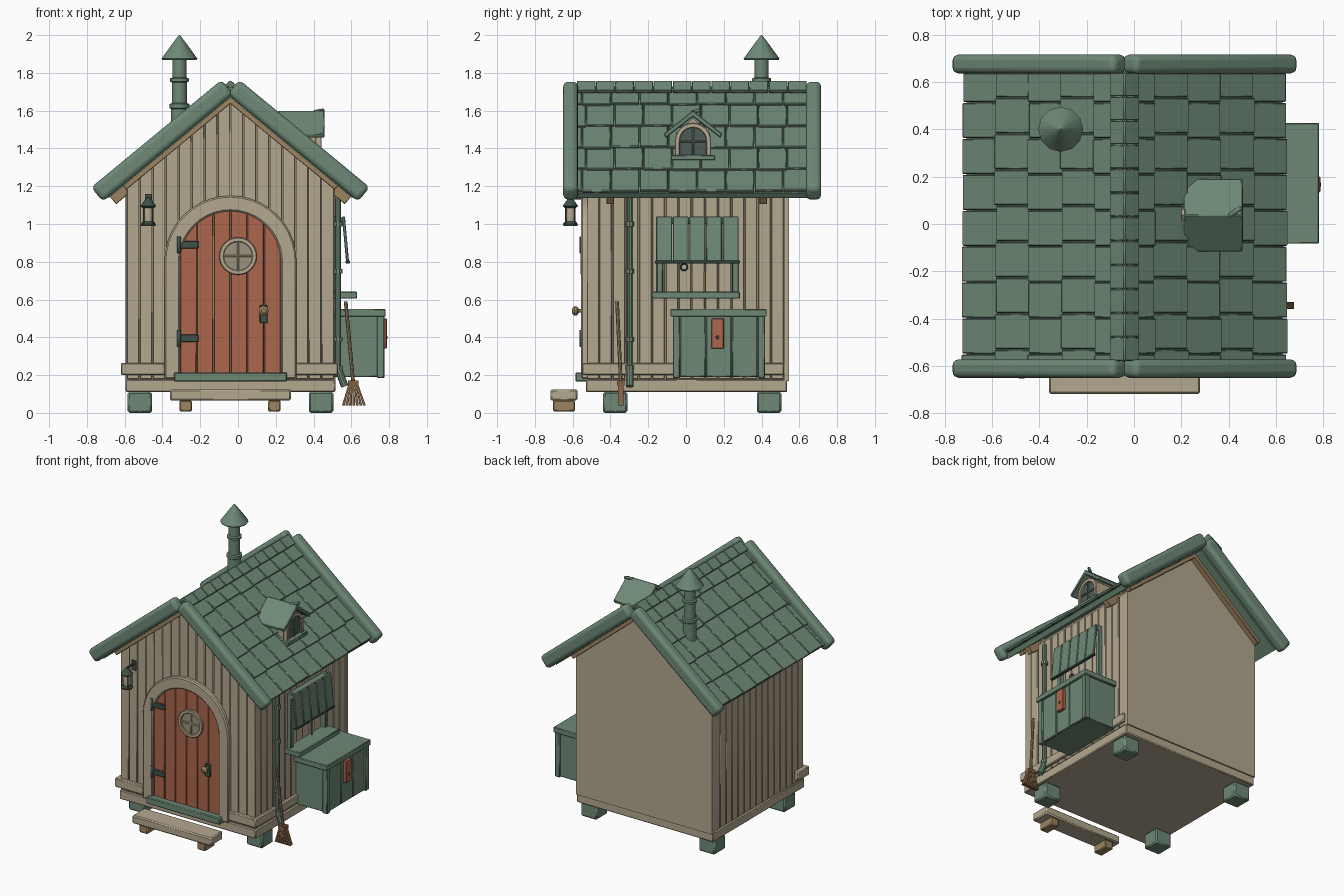
import bpy, bmesh, math, random
from mathutils import Vector

random.seed(4)
if "Cube" in bpy.data.objects:
    bpy.data.objects.remove(bpy.data.objects["Cube"])


def material(name, *srgb):
    col = [(c / 255 / 12.92 if c < 11 else ((c / 255 + 0.055) / 1.055) ** 2.4) for c in srgb] + [1]
    m = bpy.data.materials.new(name)
    m.use_nodes = True
    m.diffuse_color = col
    node = m.node_tree.nodes["Principled BSDF"]
    node.inputs["Base Color"].default_value = col
    node.inputs["Roughness"].default_value = 0.8
    return m


GREEN = material("sage green", 110, 137, 118)
BEIGE = material("pale wood", 180, 168, 143)
RED = material("russet wood", 172, 102, 76)
TAN = material("tan wood", 158, 132, 96)
IRON = material("dark iron", 62, 80, 72)
GLASS = material("dark glass", 78, 92, 88)
DIM = material("dim pane", 158, 148, 126)
STRAW = material("straw", 128, 96, 66)


class Part:
    """Collects several solids into one object."""
    def __init__(self, name, mat, bevel=0.0, segments=1):
        self.name, self.mat, self.bevel, self.segments = name, mat, bevel, segments
        self.bm = bmesh.new()

    def __enter__(self):
        return self

    def prism(self, pts, axis, lo, hi):
        place = {"x": lambda a, b, t: (t, a, b), "y": lambda a, b, t: (a, t, b),
                 "z": lambda a, b, t: (a, b, t)}[axis]
        rings = [[self.bm.verts.new(place(a, b, t)) for a, b in pts] for t in (lo, hi)]
        for ring in rings:
            self.bm.faces.new(ring)
        for i in range(len(pts)):
            j = (i + 1) % len(pts)
            self.bm.faces.new((rings[0][i], rings[0][j], rings[1][j], rings[1][i]))

    def box(self, x0, x1, y0, y1, z0, z1):
        self.prism([(x0, y0), (x1, y0), (x1, y1), (x0, y1)], "z", z0, z1)

    def lathe(self, profile, origin, direction=(0, 0, 1), n=14, closed=False):
        rot = Vector((0, 0, 1)).rotation_difference(Vector(direction))
        rings = []
        for r, h in profile:
            rings.append([self.bm.verts.new(Vector(origin) + rot @ Vector(
                (r * math.cos(math.tau * i / n), r * math.sin(math.tau * i / n), h))) for i in range(n)])
        pairs = list(zip(rings, rings[1:])) + ([(rings[-1], rings[0])] if closed else [])
        for a, b in pairs:
            for i in range(n):
                j = (i + 1) % n
                self.bm.faces.new((a[i], a[j], b[j], b[i]))
        if not closed:
            self.bm.faces.new(rings[0])
            self.bm.faces.new(rings[-1])

    def rod(self, p, q, r, n=10):
        d = Vector(q) - Vector(p)
        self.lathe([(r, 0), (r, d.length)], p, d, n)

    def __exit__(self, *_):
        bmesh.ops.recalc_face_normals(self.bm, faces=self.bm.faces)
        mesh = bpy.data.meshes.new(self.name)
        self.bm.to_mesh(mesh)
        self.bm.free()
        mesh.materials.append(self.mat)
        ob = bpy.data.objects.new(self.name, mesh)
        bpy.context.collection.objects.link(ob)
        if self.bevel:
            mod = ob.modifiers.new("bevel", "BEVEL")
            mod.width, mod.segments, mod.limit_method = self.bevel, self.segments, "ANGLE"
        bpy.ops.object.select_all(action="DESELECT")
        ob.select_set(True)
        bpy.context.view_layer.objects.active = ob
        bpy.ops.object.shade_smooth_by_angle(angle=math.radians(32))


CX, APEX, HALF = -0.04, 1.675, 0.55
SLOPE = math.radians(39.5)
COS, SIN = math.cos(SLOPE), math.sin(SLOPE)


def gable(x):
    return APEX - 0.02 - abs(x - CX) * SIN / COS


def slope_pt(s, u, v):
    return (CX + s * (u * COS + v * SIN), APEX - u * SIN + v * COS)


def slab(part, s, u0, u1, v0, v1, y0, y1, lift=0.0):
    part.prism([slope_pt(s, u0, v0), slope_pt(s, u1, v0 + lift), slope_pt(s, u1, v1 + lift),
                slope_pt(s, u0, v1)], "y", y0, y1)


def arch(c, z0, zs, r, n=20):
    return [(c + r, z0)] + [(c + r * math.cos(math.pi * i / n), zs + r * math.sin(math.pi * i / n))
                            for i in range(n + 1)] + [(c - r, z0)]


# House body and walls
L, R = CX - HALF, CX + HALF
with Part("house_core", BEIGE) as p:
    for x0, x1, y0, y1 in ((L + 0.015, R - 0.015, -0.51, 0.53), (L - 0.005, R + 0.005, 0.52, 0.545)):
        p.prism([(x0, 0.17), (x1, 0.17), (x1, gable(x1)), (CX, gable(CX)), (x0, gable(x0))], "y", y0, y1)
with Part("front_planks", BEIGE, 0.003) as p:
    w = HALF / 8
    for i in range(16):
        a, b = L + i * w + 0.002, L + (i + 1) * w - 0.002
        p.prism([(a, 0.18), (b, 0.18), (b, gable(b)), (a, gable(a))], "y", -0.525, -0.46)
with Part("side_planks", BEIGE, 0.003) as p:
    for x0, x1 in ((L, L + 0.03), (R - 0.03, R)):
        for i in range(14):
            y = -0.46 + i * 0.07
            p.box(x0, x1, y + 0.003, y + 0.067, 0.18, gable(L) - 0.01)
with Part("floor_frame", BEIGE, 0.006) as p:
    p.box(L - 0.005, R + 0.005, -0.53, 0.535, 0.11, 0.178)
with Part("baseboards", BEIGE, 0.006) as p:
    p.box(L - 0.03, -0.385, -0.55, -0.51, 0.2, 0.265)
    p.box(0.305, R + 0.015, -0.55, -0.51, 0.2, 0.265)
    p.box(L - 0.03, L + 0.01, -0.55, -0.42, 0.2, 0.265)
    p.box(R - 0.01, R + 0.02, -0.55, 0.52, 0.2, 0.265)
with Part("feet", GREEN, 0.01) as p:
    for x in (-0.52, 0.44):
        for y in (-0.375, 0.44):
            p.box(x - 0.065, x + 0.065, y - 0.065, y + 0.065, 0, 0.112)

# Roof
with Part("roof_deck", GREEN) as p:
    for s in (-1, 1):
        slab(p, s, -0.01, 0.84, -0.005, 0.03, -0.585, 0.645)
with Part("roof_tiles", GREEN, 0.004) as p:
    for s in (-1, 1):
        for row in range(5):
            end = 0.125 + row * 0.18
            shift = 0.02 * (row % 2)
            cuts = [-0.58] + [-0.55 + shift + 0.152 * i for i in range(8)] + [0.64]
            for a, b in zip(cuts, cuts[1:]):
                if b - a > 0.01:
                    jut = random.uniform(-0.006, 0.006)
                    slab(p, s, max(end - 0.2, -0.04), end + jut, 0.022, 0.04, a + 0.002, b - 0.002, 0.015)
with Part("ridge_caps", GREEN, 0.003) as p:
    for s in (-1, 1):
        for i in range(12):
            y = -0.58 + i * 0.1017
            slab(p, s, -0.052, 0.027, 0.045, 0.066, y + 0.002, y + 0.1)
with Part("barge_boards", GREEN, 0.026, 3) as p:
    for s in (-1, 1):
        slab(p, s, -0.02, 0.875, 0, 0.098, -0.65, -0.572)
        slab(p, s, -0.02, 0.875, 0, 0.098, 0.636, 0.716)
with Part("gable_trim", TAN, 0.003) as p:
    for s in (-1, 1):
        slab(p, s, 0, 0.74, -0.03, 0.002, -0.57, -0.52)
        slab(p, s, 0, 0.74, -0.03, 0.002, 0.54, 0.585)
        for y in (-0.4, 0.41):
            slab(p, s, 0.65, 0.83, -0.055, 0, y - 0.02, y + 0.02)

# Chimney
with Part("chimney_pipe", GREEN) as p:
    p.lathe([(0.046, 1.45), (0.046, 1.61), (0.052, 1.615), (0.052, 1.635), (0.04, 1.64), (0.04, 1.75),
             (0.05, 1.755), (0.05, 1.77), (0.038, 1.775), (0.038, 1.9)], (-0.31, 0.4, 0), n=16)
with Part("chimney_cap", GREEN) as p:
    p.lathe([(0.09, 1.868), (0.095, 1.875), (0.03, 1.965), (0.003, 2.0)], (-0.31, 0.4, 0), n=12)

# Door with arched frame
with Part("door_frame", BEIGE, 0.008) as p:
    p.prism(arch(CX, 0.18, 0.8, 0.35) + arch(CX, 0.18, 0.8, 0.268)[::-1], "y", -0.555, -0.5)
with Part("door_planks", RED, 0.003) as p:
    for i in range(6):
        a, b = CX - 0.268 + i * 0.0893 + 0.002, CX - 0.268 + (i + 1) * 0.0893 - 0.002
        top = [b + (a - b) * k / 5 for k in range(6)]
        p.prism([(a, 0.2), (b, 0.2)] + [(x, 0.8 + math.sqrt(max(0, 0.27 ** 2 - (x - CX) ** 2)))
                                       for x in top], "y", -0.54, -0.515)
with Part("threshold", GREEN, 0.006) as p:
    p.box(-0.34, 0.26, -0.585, -0.5, 0.165, 0.215)
with Part("porthole_pane", DIM) as p:
    p.lathe([(0.085, 0), (0.085, 0.008)], (0, -0.538, 0.83), (0, -1, 0), 24)
with Part("porthole_ring", BEIGE, 0.004) as p:
    p.lathe([(0.075, 0), (0.1, 0), (0.1, 0.02), (0.075, 0.02)], (0, -0.538, 0.83), (0, -1, 0), 24, True)
    p.box(-0.006, 0.006, -0.553, -0.54, 0.75, 0.91)
    p.box(-0.08, 0.08, -0.553, -0.54, 0.824, 0.836)
with Part("door_hinges", IRON, 0.004) as p:
    for z in (0.89, 0.395):
        p.box(-0.32, -0.21, -0.553, -0.53, z - 0.02, z + 0.02)
        p.rod((-0.313, -0.553, z - 0.045), (-0.313, -0.553, z + 0.045), 0.011)
with Part("handle_plate", IRON, 0.004) as p:
    p.box(0.115, 0.157, -0.55, -0.53, 0.475, 0.57)
with Part("door_knob", TAN) as p:
    p.lathe([(0.008, 0), (0.01, 0.022), (0.024, 0.032), (0.026, 0.045), (0.012, 0.058)],
            (0.136, -0.545, 0.54), (0, -1, 0))

# Step bench
with Part("step_top", BEIGE, 0.008) as p:
    p.box(-0.36, 0.28, -0.718, -0.575, 0.065, 0.125)
with Part("step_legs", TAN, 0.006) as p:
    for x in (-0.277, 0.193):
        p.box(x - 0.033, x + 0.033, -0.705, -0.588, 0.008, 0.066)

# Lantern
LX, LY = -0.475, -0.612
with Part("lantern_glass", BEIGE) as p:
    p.lathe([(0.024, 1.01), (0.028, 1.05), (0.022, 1.09)], (LX, LY, 0))
with Part("lantern_frame", IRON) as p:
    p.lathe([(0.038, 0.99), (0.04, 1.0), (0.03, 1.012)], (LX, LY, 0))
    p.lathe([(0.03, 1.085), (0.042, 1.095), (0.02, 1.125), (0.008, 1.14)], (LX, LY, 0))
    for dx in (-1, 1):
        for dy in (-1, 1):
            p.rod((LX + dx * 0.024, LY + dy * 0.024, 1), (LX + dx * 0.024, LY + dy * 0.024, 1.095), 0.004, 6)
    p.rod((LX, -0.52, 1.138), (LX, LY - 0.008, 1.138), 0.007, 8)
    p.box(LX - 0.018, LX + 0.018, -0.535, -0.52, 1.09, 1.16)

# Dormer
DY = 0.037
with Part("dormer_body", BEIGE) as p:
    p.prism([(DY - 0.09, 1.3), (DY + 0.09, 1.3), (DY + 0.09, 1.48), (DY, 1.56), (DY - 0.09, 1.48)], "x", 0.2, 0.425)
with Part("dormer_roof", GREEN, 0.005) as p:
    p.prism([(DY, 1.602), (DY + 0.155, 1.478), (DY + 0.145, 1.455), (DY, 1.568),
             (DY - 0.145, 1.455), (DY - 0.155, 1.478)], "x", 0.212, 0.458)
    p.rod((0.4, DY - 0.005, 1.592), (0.455, DY + 0.035, 1.602), 0.012, 6)
with Part("dormer_pane", GLASS) as p:
    p.prism(arch(DY, 1.36, 1.44, 0.072, 14), "x", 0.42, 0.428)
with Part("dormer_arch", BEIGE, 0.003) as p:
    p.prism(arch(DY, 1.35, 1.44, 0.095, 14) + arch(DY, 1.35, 1.44, 0.07, 14)[::-1], "x", 0.41, 0.442)
with Part("dormer_sill", GREEN, 0.004) as p:
    p.box(0.38, 0.46, DY - 0.117, DY + 0.117, 1.338, 1.365)
    p.box(0.42, 0.436, DY - 0.005, DY + 0.005, 1.36, 1.51)
    p.box(0.42, 0.436, DY - 0.07, DY + 0.07, 1.432, 1.442)

# Side window with sill and raised shutter
with Part("window_frame", GREEN, 0.004) as p:
    for y in (-0.155, 0.245):
        p.box(R - 0.01, 0.54, y, y + 0.033, 0.63, 1.04)
    p.box(R - 0.01, 0.555, -0.155, 0.278, 1.0, 1.035)
    p.box(R - 0.01, 0.63, -0.18, 0.285, 0.605, 0.642)
with Part("shutter", GREEN, 0.004) as p:
    for i in range(5):
        y = -0.16 + i * 0.088
        p.prism([(0.55, 1.04), (0.566, 1.04), (0.588, 0.8), (0.572, 0.8)], "y", y + 0.002, y + 0.086)
with Part("shutter_rails", IRON, 0.003) as p:
    p.box(0.57, 0.592, -0.165, 0.285, 0.79, 0.806)
    p.lathe([(0.014, 0), (0.022, 0), (0.022, 0.01), (0.014, 0.01)], (0.53, -0.01, 0.772), (1, 0, 0), 14, True)
with Part("shutter_prop", TAN) as p:
    p.rod((0.53, 0.1, 0.64), (0.53, 0.1, 0.75), 0.007, 6)

# Storage box
with Part("storage_box", GREEN, 0.004) as p:
    p.box(R, 0.755, -0.06, 0.41, 0.19, 0.515)
    for i in range(3):
        p.box(0.75, 0.765, -0.03 + i * 0.137, 0.103 + i * 0.137, 0.19, 0.515)
    for y in (-0.07, 0.38):
        p.box(0.735, 0.775, y, y + 0.038, 0.185, 0.515)
    p.box(R, 0.782, -0.083, 0.427, 0.51, 0.55)
with Part("box_latch", RED, 0.004) as p:
    p.box(0.76, 0.788, 0.134, 0.2, 0.34, 0.5)
with Part("latch_ring", IRON) as p:
    p.lathe([(0.01, 0), (0.007, 0.004)], (0.787, 0.167, 0.4), (1, 0, 0))

# Downspout
with Part("downspout", GREEN) as p:
    p.rod((0.53, -0.298, 0.22), (0.53, -0.298, 1.14), 0.016)
    for z in (0.24, 0.39, 0.75, 1.0):
        p.rod((0.53, -0.298, z - 0.012), (0.53, -0.298, z + 0.012), 0.024)
    p.rod((0.53, -0.298, 0.235), (0.565, -0.298, 0.14), 0.02)

# Broom
with Part("broom_handle", TAN) as p:
    p.rod((0.57, -0.365, 0.59), (0.61, -0.345, 0.16), 0.01, 8)
with Part("broom_bristles", STRAW) as p:
    for i in range(7):
        t, b = 0.587 + i * 0.0066, 0.55 + i * 0.0187
        p.prism([(t, 0.16), (t + 0.0066, 0.16), (b + 0.015, 0.038), (b, 0.038)], "y", -0.36, -0.33)
    p.box(0.582, 0.638, -0.364, -0.326, 0.145, 0.172)
